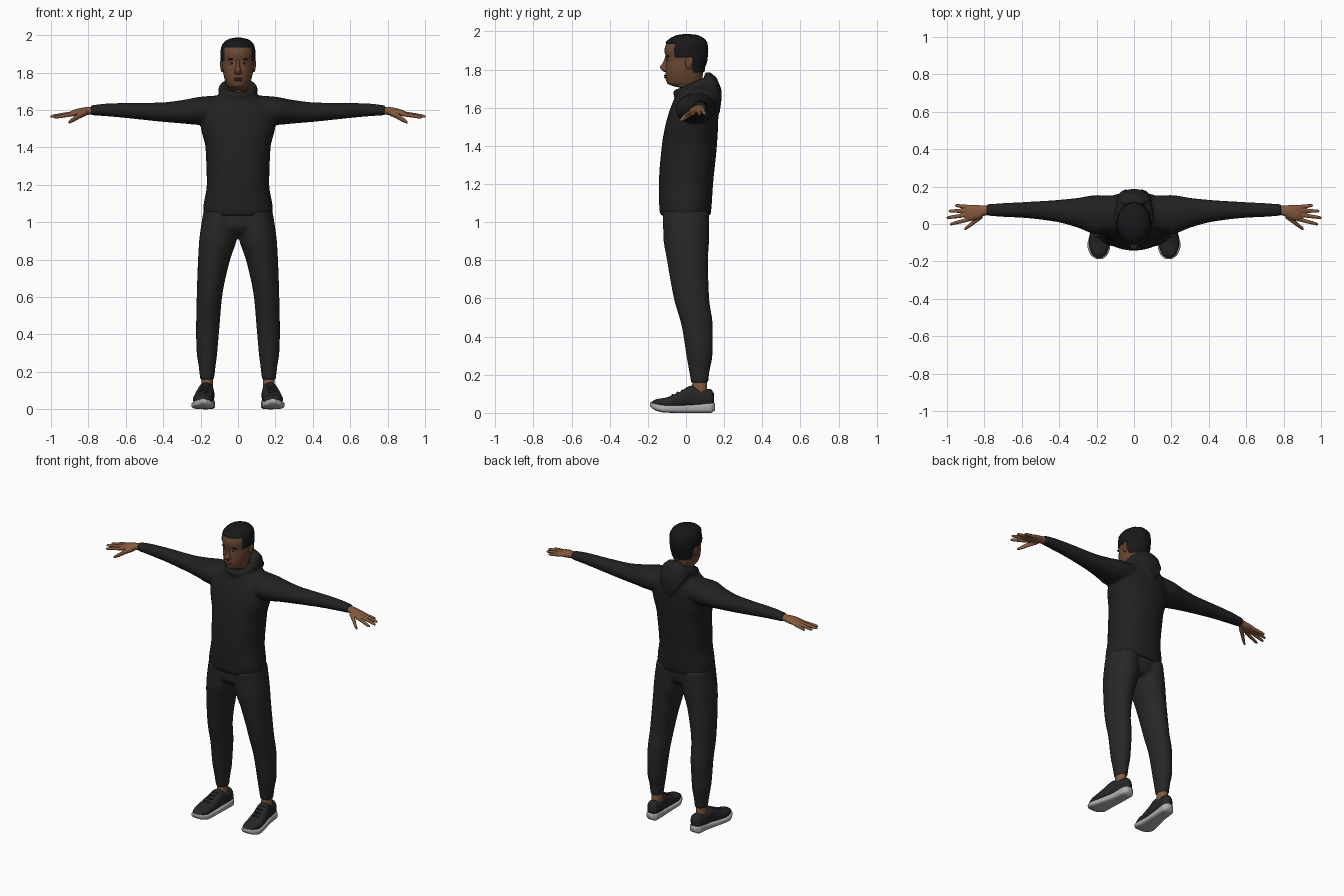
import bpy
import bmesh
import math
import random
from mathutils import Matrix, Vector

random.seed(4)
cube = bpy.data.objects.get("Cube")
if cube:
    bpy.data.objects.remove(cube, do_unlink=True)


def material(name, r, g, b):
    mat = bpy.data.materials.new(name)
    mat.use_nodes = True
    mat.diffuse_color = (r, g, b, 1)
    bsdf = mat.node_tree.nodes["Principled BSDF"]
    bsdf.inputs["Base Color"].default_value = (r, g, b, 1)
    bsdf.inputs["Roughness"].default_value = 0.8
    return mat


FACE = material("face skin", .15, .066, .034)
HAND = material("hand skin", .23, .1, .048)
HAIR = material("black hair", .009, .009, .01)
HOODIE = material("hoodie black", .015, .015, .015)
PANTS = material("trouser black", .02, .02, .02)
SHOE = material("shoe black", .02, .02, .022)
SOLE = material("sole grey", .42, .42, .43)
LIP = material("lip brown", .13, .045, .032)
EYE = material("eye white", .35, .31, .28)
SIDES = (("left", 1), ("right", -1))


def slopes(ts, vs):
    """Monotone slopes, so a lofted outline never overshoots its sections."""
    d = [(vs[i + 1] - vs[i]) / (ts[i + 1] - ts[i]) for i in range(len(ts) - 1)]
    mid = [0 if a * b <= 0 else 2 * a * b / (a + b) for a, b in zip(d, d[1:])]
    return [d[0]] + mid + [d[-1]]


def refine(sections, steps):
    cols = list(zip(*sections))
    ts = cols[0]
    tangents = [slopes(ts, c) for c in cols]
    out = []
    for i in range(len(ts) - 1):
        h = ts[i + 1] - ts[i]
        for k in range(steps):
            f = k / steps
            g = 1 - f
            out.append([c[i] * (1 + 2 * f) * g * g + m[i] * h * f * g * g
                        + c[i + 1] * f * f * (3 - 2 * f) - m[i + 1] * h * f * f * g
                        for c, m in zip(cols, tangents)])
    return out + [list(sections[-1])]


def bridge(bm, a, b):
    n = len(a)
    for i in range(n):
        j = (i + 1) % n
        bm.faces.new((a[i], a[j], b[j], b[i]))


def loft(bm, axis, sections, side=1, segs=24, steps=5, power=2):
    """Sections: position, centre and half-width across, lowest and highest."""
    rings = []
    for t, c, r, lo, hi in refine(sections, steps):
        ring = []
        for k in range(segs):
            a = math.tau * k / segs
            ca, sa = math.cos(a), math.sin(a)
            u = c + r * math.copysign(abs(ca) ** (2 / power), ca)
            v = (lo + hi) / 2 + (hi - lo) / 2 * math.copysign(abs(sa) ** (2 / power), sa)
            x, y, z = {"x": (t, u, v), "y": (u, t, v), "z": (u, v, t)}[axis]
            ring.append(bm.verts.new((x * side, y, z)))
        rings.append(ring)
    for a, b in zip(rings, rings[1:]):
        bridge(bm, a, b)
    bm.faces.new(rings[0])
    bm.faces.new(rings[-1])


def ball(bm, place, size):
    mat = Matrix.Translation(place) @ Matrix.Diagonal(Vector(size)).to_4x4()
    bmesh.ops.create_uvsphere(bm, u_segments=20, v_segments=12, radius=1, matrix=mat)


def finish(bm, name, mats, voxel=0, smooth=4):
    bmesh.ops.recalc_face_normals(bm, faces=bm.faces)
    for f in bm.faces:
        f.smooth = True
    mesh = bpy.data.meshes.new(name)
    bm.to_mesh(mesh)
    bm.free()
    for m in mats:
        mesh.materials.append(m)
    ob = bpy.data.objects.new(name, mesh)
    bpy.context.collection.objects.link(ob)
    if voxel:
        rem = ob.modifiers.new("blend", "REMESH")
        rem.mode = "VOXEL"
        rem.voxel_size = voxel
        rem.use_smooth_shade = True
        soft = ob.modifiers.new("soften", "SMOOTH")
        soft.factor = 0.5
        soft.iterations = smooth
    return ob


# Hoodie: torso, sleeves, collar roll and the hood hanging at the back
bm = bmesh.new()
loft(bm, "z", [(1.035, 0, .186, -.133, .128), (1.07, 0, .186, -.14, .133),
               (1.2, 0, .167, -.142, .142), (1.4, 0, .174, -.127, .162),
               (1.5, 0, .198, -.11, .168), (1.58, 0, .205, -.088, .17),
               (1.64, 0, .16, -.065, .166), (1.69, 0, .095, -.045, .14)],
     segs=40, power=2.2)
for name, s in SIDES:
    loft(bm, "x", [(.08, .06, .09, 1.525, 1.68), (.2, .05, .105, 1.52, 1.671),
                   (.3, .06, .08, 1.528, 1.653), (.42, .07, .058, 1.538, 1.64),
                   (.6, .075, .042, 1.557, 1.638), (.7, .075, .037, 1.566, 1.635),
                   (.787, .075, .031, 1.572, 1.625)], s)
    # raised rim of the hood
    loft(bm, "z", [(1.575, .006, .012, .15, .18), (1.64, .045, .017, .13, .186),
                   (1.7, .075, .02, .08, .16), (1.75, .075, .015, .06, .11)], s, 12)
loft(bm, "z", [(1.565, 0, .012, .13, .172), (1.62, 0, .048, .1, .184),
               (1.68, 0, .083, .09, .188), (1.735, 0, .085, .09, .17),
               (1.785, 0, .045, .1, .13)])
rings = []
for i in range(36):
    a = math.tau * i / 36
    back = (1 - math.cos(a)) / 2
    r = .022 + .018 * back
    ring = []
    for k in range(12):
        b = math.tau * k / 12
        out = r * math.cos(b)
        ring.append(bm.verts.new(((.075 + out) * math.sin(a),
                                  .042 - (.088 + out) * math.cos(a),
                                  1.676 + .058 * back + r * math.sin(b))))
    rings.append(ring)
for i in range(36):
    bridge(bm, rings[i - 1], rings[i])
finish(bm, "hoodie", [HOODIE], .008, 5)

# Trousers: two legs blended into the hips
bm = bmesh.new()
for name, s in SIDES:
    loft(bm, "z", [(.155, .165, .037, .027, .116), (.22, .165, .044, .016, .124),
                   (.3, .166, .055, .002, .139), (.45, .161, .063, -.022, .141),
                   (.6, .153, .068, -.064, .122), (.8, .128, .086, -.1, .115),
                   (.92, .105, .101, -.119, .122), (1.06, .095, .09, -.122, .122)],
         s, 28)
loft(bm, "z", [(.94, 0, .1, -.09, .09), (.98, 0, .185, -.118, .112),
               (1.06, 0, .18, -.12, .12)], segs=36)
finish(bm, "trousers", [PANTS], .009, 5)

# Head and neck; the hair is raised where the scalp rule applies
bm = bmesh.new()
loft(bm, "z", [(1.6, 0, .058, -.01, .09), (1.7, 0, .056, -.022, .086),
               (1.716, 0, .05, -.075, .085), (1.73, 0, .058, -.1, .085),
               (1.77, 0, .073, -.108, .088), (1.81, 0, .081, -.107, .095),
               (1.85, 0, .085, -.104, .106), (1.9, 0, .088, -.113, .111),
               (1.935, 0, .084, -.104, .108), (1.96, 0, .069, -.08, .09),
               (1.975, 0, .045, -.045, .06), (1.981, 0, .012, -.008, .022)],
     segs=64, steps=8)
bm.normal_update()
for f in bm.faces:
    c = f.calc_center_median()
    scalp = (c.z > 1.935 or (c.z > 1.86 and c.y > -.06)
             or (c.z > 1.785 and c.y > .035))
    f.material_index = 1 if scalp else 0
bmesh.ops.recalc_face_normals(bm, faces=bm.faces)
for v in bm.verts:
    if all(f.material_index for f in v.link_faces):
        v.co += v.normal * random.uniform(.004, .0065)
finish(bm, "head", [FACE, HAIR])

# Face features
bm = bmesh.new()
loft(bm, "z", [(1.787, 0, .008, -.112, -.09), (1.797, 0, .021, -.127, -.085),
               (1.812, 0, .017, -.136, -.085), (1.835, 0, .01, -.122, -.085),
               (1.87, 0, .008, -.108, -.085)])
finish(bm, "nose", [FACE])
bm = bmesh.new()
ball(bm, (0, -.1, 1.769), (.024, .017, .006))
ball(bm, (0, -.1, 1.759), (.021, .016, .006))
finish(bm, "lips", [LIP])
for name, s in SIDES:
    bm = bmesh.new()
    ball(bm, (s * .084, .016, 1.836), (.011, .02, .034))
    ball(bm, (s * .09, .024, 1.845), (.007, .014, .023))
    finish(bm, name + "_ear", [FACE])
    bm = bmesh.new()
    ball(bm, (s * .033, -.09, 1.85), (.013, .009, .006))
    finish(bm, name + "_eye", [EYE])
    bm = bmesh.new()
    ball(bm, (s * .033, -.095, 1.85), (.006, .006, .006))
    finish(bm, name + "_iris", [HAIR])
    bm = bmesh.new()
    ball(bm, (s * .035, -.095, 1.871), (.021, .008, .004))
    finish(bm, name + "_eyebrow", [HAIR])

# Finger roots and tips: x, y, z
FINGERS = [((.87, .028, 1.58), (.985, -.002, 1.56)),
           ((.88, .05, 1.583), (1.004, .033, 1.565)),
           ((.88, .071, 1.583), (.992, .069, 1.566)),
           ((.87, .09, 1.582), (.957, .099, 1.567))]
for name, s in SIDES:
    # Hand: palm, four fingers and thumb
    bm = bmesh.new()
    loft(bm, "x", [(.76, .075, .024, 1.578, 1.618), (.8, .071, .027, 1.574, 1.617),
                   (.84, .063, .039, 1.568, 1.611), (.88, .06, .042, 1.567, 1.6),
                   (.9, .06, .036, 1.57, 1.59)], s)
    for root, tip in FINGERS:
        path = [Vector(root).lerp(Vector(tip), f) for f in (0, .55, .93, 1)]
        loft(bm, "x", [(p.x, p.y, r, p.z - r, p.z + r)
                       for p, r in zip(path, (.0115, .0105, .008, .004))], s, 12)
    loft(bm, "x", [(.81, .05, .02, 1.57, 1.605), (.85, .017, .016, 1.552, 1.585),
                   (.885, -.012, .012, 1.533, 1.56), (.907, -.028, .007, 1.526, 1.541)],
         s, 14)
    finish(bm, name + "_hand", [HAND], .0035, 3)

    # Ankle
    bm = bmesh.new()
    loft(bm, "z", [(.09, .165, .032, .03, .112), (.18, .165, .031, .034, .11)], s)
    finish(bm, name + "_ankle", [HAND])

    # Shoe upper, sole and laces
    bm = bmesh.new()
    loft(bm, "y", [(-.182, .186, .012, .038, .058), (-.16, .187, .038, .03, .07),
                   (-.1, .187, .054, .025, .082), (-.03, .18, .05, .025, .112),
                   (.03, .171, .043, .025, .143), (.08, .166, .04, .025, .126),
                   (.13, .162, .035, .025, .124), (.148, .16, .018, .03, .1)],
         s, 28, power=2.3)
    finish(bm, name + "_shoe", [SHOE])
    bm = bmesh.new()
    loft(bm, "y", [(-.188, .185, .015, .034, .054), (-.165, .187, .044, .015, .051),
                   (-.115, .188, .061, .002, .043), (-.05, .182, .054, 0, .041),
                   (.05, .168, .044, 0, .046), (.13, .162, .04, 0, .055),
                   (.153, .16, .022, .014, .052)], s, 32, power=3.5)
    finish(bm, name + "_sole", [SOLE])
    bm = bmesh.new()
    for k in range(4):
        f = k / 3
        ball(bm, (s * (.184 - .01 * f), -.07 + .075 * f, .094 + .036 * f),
             (.024, .005, .006))
    finish(bm, name + "_laces", [SHOE])
